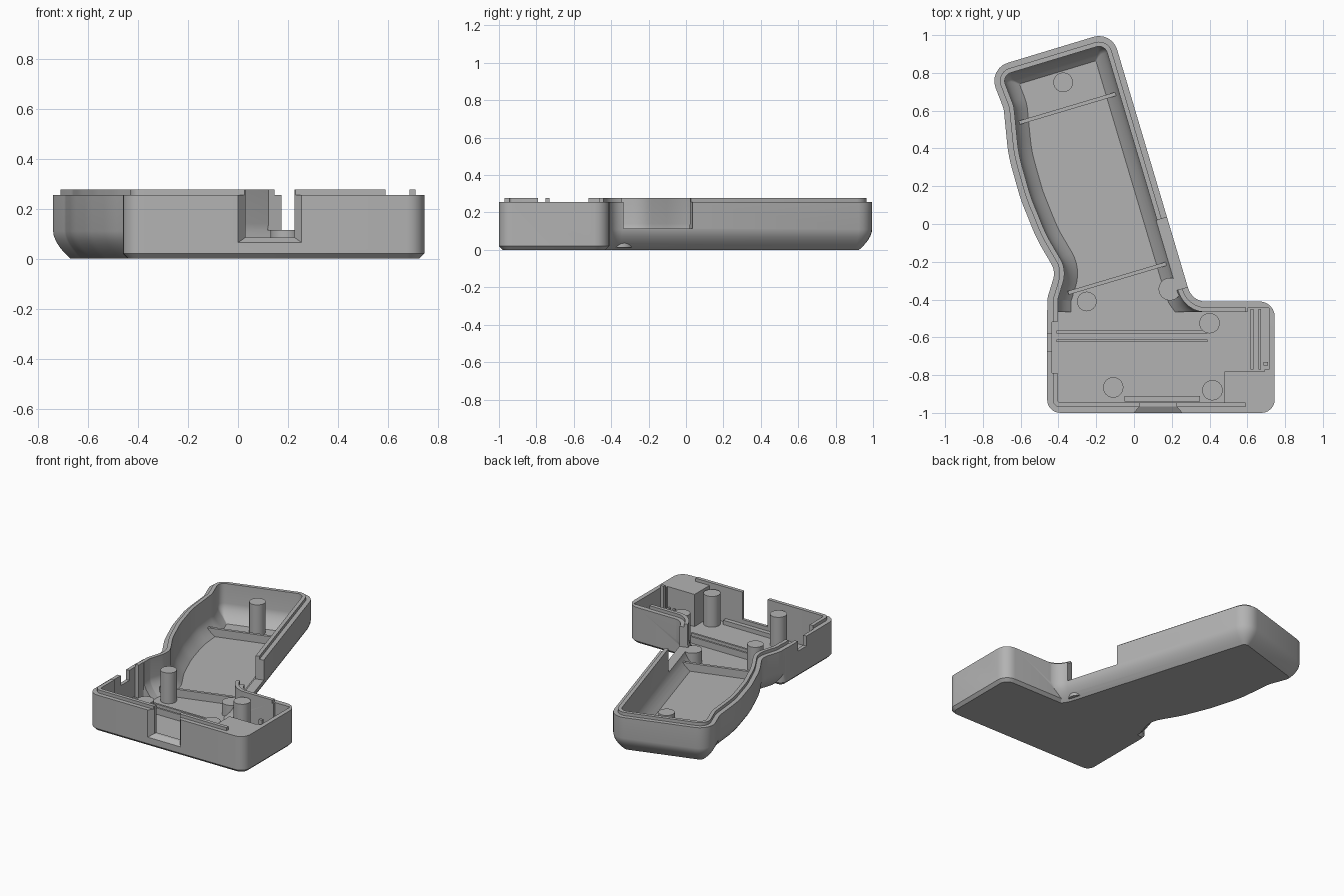
import bpy, bmesh, math
from mathutils import Vector, Matrix

cube = bpy.data.objects.get("Cube")
if cube:
    bpy.data.objects.remove(cube)

grey = bpy.data.materials.new("plastic_grey")
grey.use_nodes = True
COLOUR = (0.45, 0.45, 0.45, 1)
grey.diffuse_color = COLOUR
grey.node_tree.nodes["Principled BSDF"].inputs["Base Color"].default_value = COLOUR

RIM, LIP, FLOOR, WALL = 0.255, 0.277, 0.03, 0.055
TILT = math.atan(0.2976)

# Counter-clockwise corner points with fillet radii
BODY = [(-.46, -1, .07), (.745, -1, .07), (.745, -.41, .08), (-.46, -.41, .05)]
HANDLE = [(-.458, -.7, .02), (.5, -.7, .02), (.5, -.412, .01), (.308, -.412, .1),
          (-.118, 1.02, .1), (-.772, .822, .1), (-.69, .61, .12), (-.665, .36, .8),
          (-.6, .13, .8), (-.515, -.08, .8), (-.415, -.25, .1), (-.458, -.39, .1)]


def outline(corners, inset, steps=6):
    """Offset a cornered outline inward and round its corners."""
    pts = [Vector(c[:2]) for c in corners]
    n = len(pts)
    dirs = [(pts[(i + 1) % n] - pts[i]).normalized() for i in range(n)]
    result = []
    for i in range(n):
        a, b = dirs[i - 1], dirs[i]
        na, nb = Vector((-a.y, a.x)), Vector((-b.y, b.x))
        p = pts[i] + (na + nb) * inset / (1 + na.dot(nb))
        turn = math.atan2(a.x * b.y - a.y * b.x, a.dot(b))
        side = 1 if turn > 0 else -1
        r = max(corners[i][2] - side * inset, 0.006)
        start = p - a * r * math.tan(abs(turn) / 2)
        centre = start + na * side * r
        for k in range(steps + 1):
            result.append(centre + Matrix.Rotation(turn * k / steps, 2) @ (start - centre))
    return result


def finish(bm, name):
    bmesh.ops.recalc_face_normals(bm, faces=bm.faces)
    mesh = bpy.data.meshes.new(name)
    bm.to_mesh(mesh)
    bm.free()
    mesh.materials.append(grey)
    ob = bpy.data.objects.new(name, mesh)
    bpy.context.collection.objects.link(ob)
    return ob


def loft(name, rings):
    """Skin a stack of 3D rings and cap both ends."""
    bm = bmesh.new()
    loops = [[bm.verts.new(v) for v in ring] for ring in rings]
    n = len(loops[0])
    for low, high in zip(loops, loops[1:]):
        for i in range(n):
            j = (i + 1) % n
            bm.faces.new((low[i], low[j], high[j], high[i]))
    bm.faces.new(loops[0][::-1])
    bm.faces.new(loops[-1])
    return finish(bm, name)


def slab(name, corners, levels):
    return loft(name, [[(p.x, p.y, z) for p in outline(corners, d)] for d, z in levels])


def box(name, x0, x1, y0, y1, z0, z1):
    return loft(name, [[(x0, y0, z), (x1, y0, z), (x1, y1, z), (x0, y1, z)] for z in (z0, z1)])


def beam(name, cx, cy, length, width, z0, z1, angle):
    ob = box(name, -length / 2, length / 2, -width / 2, width / 2, z0, z1)
    ob.data.transform(Matrix.Translation((cx, cy, 0)) @ Matrix.Rotation(angle, 4, 'Z'))
    return ob


def rod(name, r, start, end, sides=24):
    start, end = Vector(start), Vector(end)
    bm = bmesh.new()
    bmesh.ops.create_cone(bm, cap_ends=True, segments=sides, radius1=r, radius2=r,
                          depth=(end - start).length)
    turn = (end - start).to_track_quat('Z', 'Y').to_matrix().to_4x4()
    bm.transform(Matrix.Translation((start + end) / 2) @ turn)
    return finish(bm, name)


def combine(target, tool, operation):
    mod = target.modifiers.new(operation, 'BOOLEAN')
    mod.object, mod.operation, mod.solver = tool, operation, 'EXACT'
    bpy.context.view_layer.objects.active = target
    bpy.ops.object.modifier_apply(modifier=mod.name)
    bpy.data.objects.remove(tool)


def rounded(inset, base):
    """Levels of a softly rounded lower edge."""
    return [(inset + .07 * (1 - t / 6) ** 1.8, base + .11 * t / 6) for t in range(7)]


# Outer shell with raised lip
shell = slab("housing_shell", BODY, [(.02, 0), (0, .02), (0, RIM)])
combine(shell, slab("handle", HANDLE, rounded(0, 0) + [(0, RIM)]), 'UNION')
lip = slab("lip", BODY, [(.03, .13), (.03, LIP)])
combine(lip, slab("handle_lip", HANDLE, [(.03, .13), (.03, LIP)]), 'UNION')
combine(lip, box("lip_gap", .59, 1, -1.1, -.3, RIM, .4), 'DIFFERENCE')
combine(shell, lip, 'UNION')

# Hollow interior
cavity = slab("cavity", BODY, [(WALL, FLOOR), (WALL, .4)])
combine(cavity, slab("handle_cavity", HANDLE, rounded(WALL, FLOOR) + [(WALL, .4)]), 'UNION')
combine(cavity, box("left_recess", -.435, -.3, -.79, -.52, FLOOR, .4), 'UNION')
combine(cavity, box("right_recess", .6, .715, -.77, -.445, FLOOR, .4), 'UNION')
combine(shell, cavity, 'DIFFERENCE')

# Cable block beside the right wall
combine(shell, box("cable_block", .48, .72, -.97, -.78, .01, RIM), 'UNION')

# Wall openings
combine(shell, loft("front_window", [
    [(-.002, -1.003, .063), (.257, -1.003, .063), (.257, -1.003, .5), (-.002, -1.003, .5)],
    [(.03, -.965, .085), (.225, -.965, .085), (.225, -.965, .5), (.03, -.965, .5)],
    [(.03, -.92, .085), (.225, -.92, .085), (.225, -.92, .5), (.03, -.92, .5)]]), 'DIFFERENCE')
combine(shell, beam("side_window", .225, -.15, .2, .385, .115, .5, TILT), 'DIFFERENCE')
combine(shell, rod("socket_notch", .078, (.68, -.617, RIM), (.8, -.617, RIM), 32), 'DIFFERENCE')
combine(shell, rod("cable_groove", .047, (.495, -.88, RIM), (.8, -.865, RIM)), 'DIFFERENCE')
combine(shell, box("left_slot", -.5, -.38, -.675, -.58, .185, .5), 'DIFFERENCE')

# Screw posts with through holes and counterbores
POSTS = [(-.375, .75, .052, .245), (-.25, -.41, .052, .245), (.19, -.345, .06, .115),
         (.4, -.525, .054, .245), (-.11, -.865, .054, .245), (.415, -.88, .054, .245)]
for x, y, r, top in POSTS:
    combine(shell, rod("post", r, (x, y, .012), (x, y, top)), 'UNION')
for x, y, r, top in POSTS:
    combine(shell, rod("hole", .026, (x, y, -.1), (x, y, .4)), 'DIFFERENCE')
    combine(shell, rod("counterbore", .036, (x, y, -.1), (x, y, .05)), 'DIFFERENCE')

bpy.ops.object.select_all(action='DESELECT')
shell.select_set(True)
bpy.context.view_layer.objects.active = shell
bpy.ops.object.shade_smooth_by_angle(angle=math.radians(28))

# Stiffening ribs across the handle floor
beam("upper_handle_rib", -.35, .613, .56, .02, .02, .085, TILT)
beam("lower_handle_rib", -.08, -.285, .56, .02, .02, .085, TILT)

# Board rails on the body floor
for y in (-.572, -.618):
    box("long_rail", -.41, .39, y - .007, y + .007, .02, .075)
for x in (.625, .665):
    box("socket_rail", x - .007, x + .007, -.77, -.45, .02, .12)
box("front_rail", -.05, .35, -.94, -.91, .02, .06)
box("socket_clip", .685, .71, -.75, -.73, .02, LIP)
